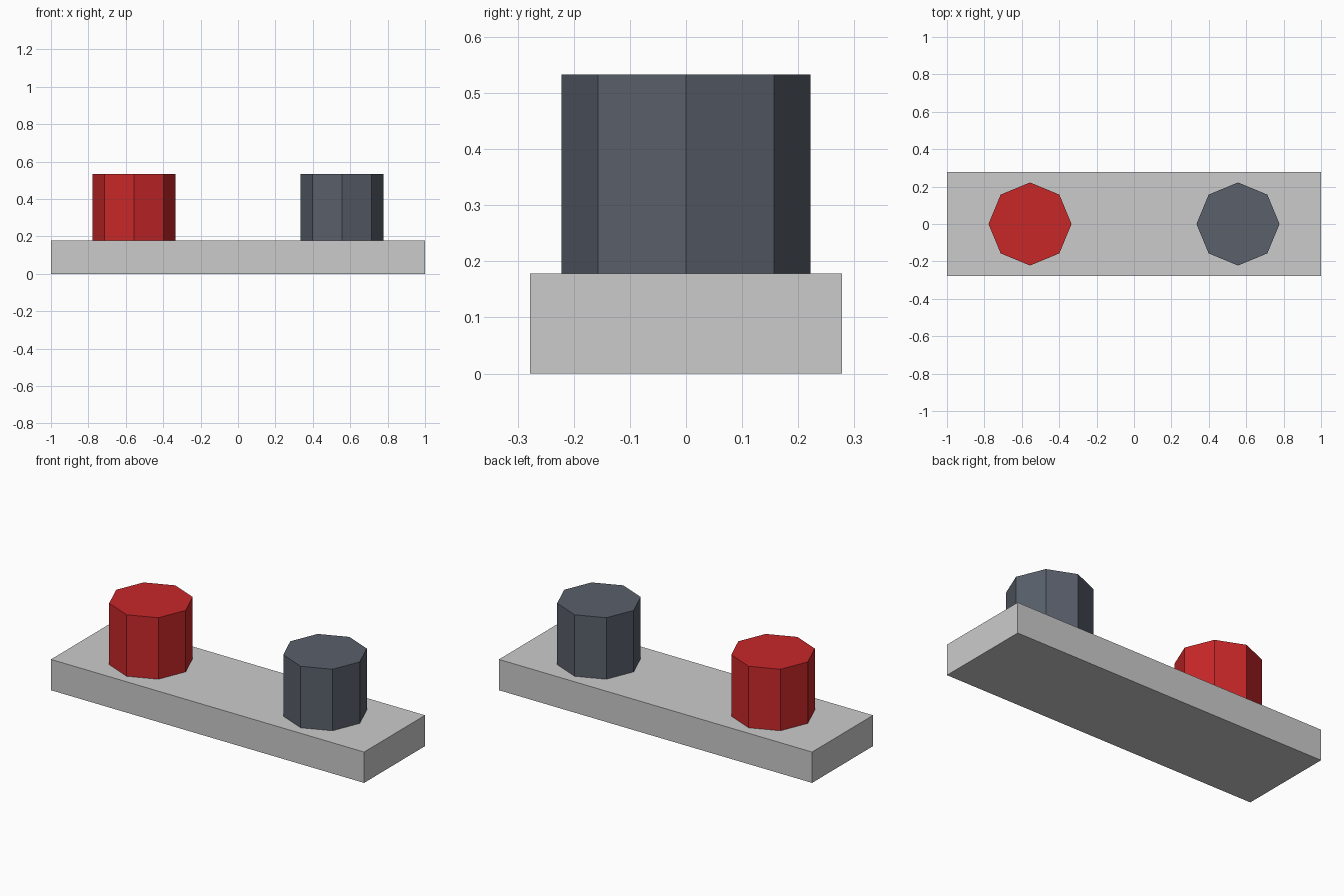
import bpy

if "Cube" in bpy.data.objects:
    bpy.data.objects.remove(bpy.data.objects["Cube"])

BASE_H = 0.178
PEG_H = 0.355
PEG_R = 0.222


def coloured(name, rgb):
    mat = bpy.data.materials.new(name)
    mat.diffuse_color = (*rgb, 1.0)
    mat.use_nodes = True
    mat.node_tree.nodes["Principled BSDF"].inputs["Base Color"].default_value = mat.diffuse_color
    return mat


# Flat rectangular base plate
bpy.ops.mesh.primitive_cube_add(size=1, location=(0, 0, BASE_H / 2))
base = bpy.context.object
base.name = "base_plate"
base.scale = (2.0, 0.556, BASE_H)
bpy.ops.object.transform_apply(location=False, rotation=False, scale=True)

# Two octagonal pegs standing on the plate, corners on the x and y axes
for name, x, rgb in (
    ("red_peg", -0.556, (0.58, 0.02, 0.022)),
    ("slate_peg", 0.556, (0.1, 0.115, 0.145)),
):
    bpy.ops.mesh.primitive_cylinder_add(
        vertices=8, radius=PEG_R, depth=PEG_H,
        location=(x, 0, BASE_H + PEG_H / 2))
    peg = bpy.context.object
    peg.name = name
    peg.data.materials.append(coloured(name + "_colour", rgb))
